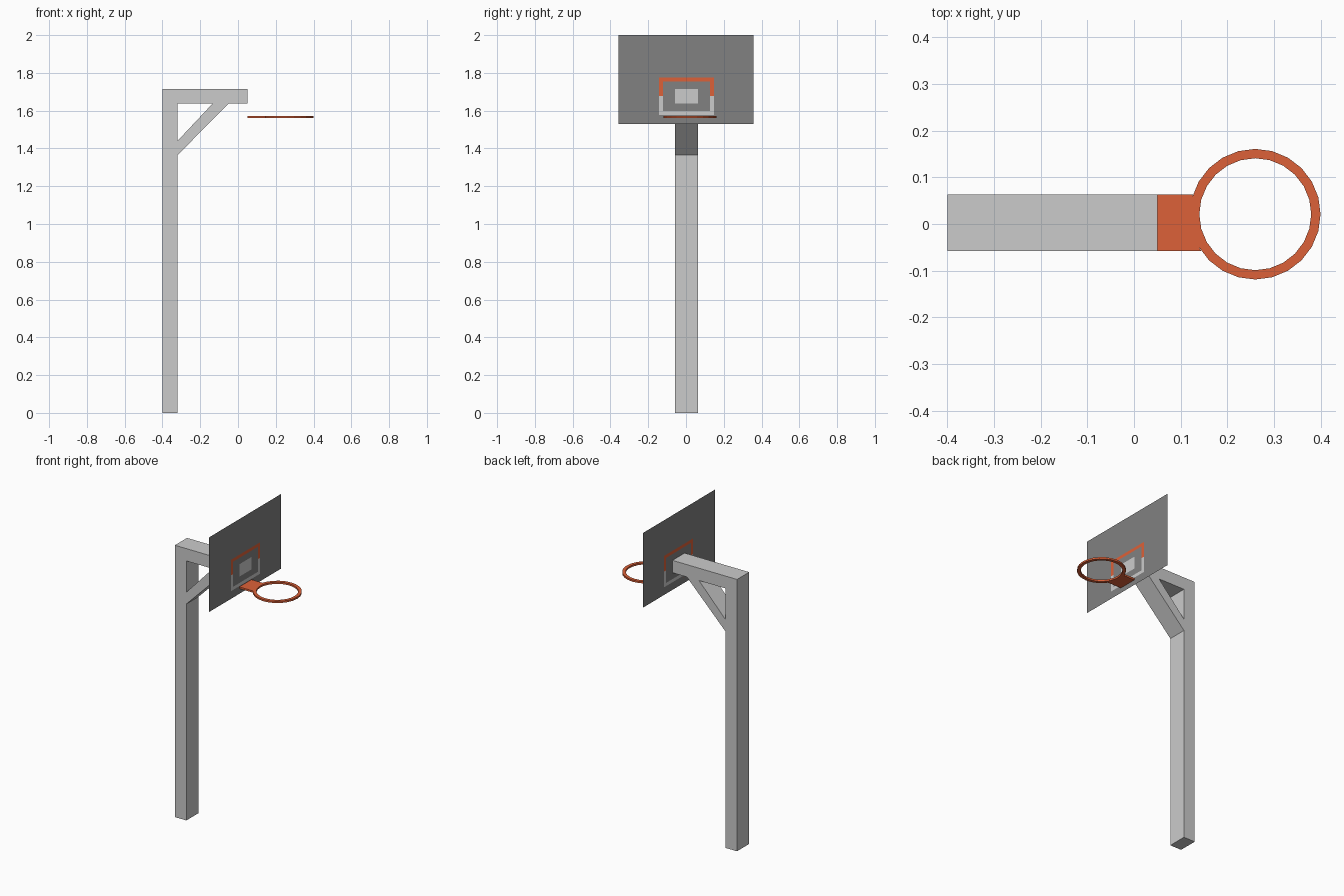
import bpy, math

if "Cube" in bpy.data.objects:
    bpy.data.objects.remove(bpy.data.objects["Cube"])

Y0, Y1 = -0.058, 0.063      # width of post, arm and hoop bracket
BOARD_X = 0.05


def material(name, rgb):
    m = bpy.data.materials.new(name)
    m.diffuse_color = (*rgb, 1)
    m.use_nodes = True
    m.node_tree.nodes["Principled BSDF"].inputs["Base Color"].default_value = m.diffuse_color
    return m


orange = material("orange", (0.72, 0.12, 0.04))
dark_grey = material("dark_grey", (0.22, 0.22, 0.22))
light_grey = material("light_grey", (0.6, 0.6, 0.6))


def add_mesh(name, verts, faces, mat=None, thickness=0):
    me = bpy.data.meshes.new(name)
    me.from_pydata(verts, [], faces)
    ob = bpy.data.objects.new(name, me)
    bpy.context.collection.objects.link(ob)
    if mat:
        me.materials.append(mat)
    if thickness:
        mod = ob.modifiers.new("thickness", 'SOLIDIFY')
        mod.thickness = thickness
        mod.offset = 0
    return ob


# Post, arm and diagonal brace: one side profile given thickness across y
profile = [(-0.4, 0), (-0.32, 0), (-0.32, 1.365), (-0.32, 1.44), (-0.32, 1.637),
           (-0.135, 1.637), (-0.05, 1.637), (BOARD_X, 1.637), (BOARD_X, 1.715), (-0.4, 1.715)]
add_mesh("post_with_arm", [(x, (Y0 + Y1) / 2, z) for x, z in profile],
         [(0, 1, 2, 3, 4, 9), (9, 4, 5, 6, 7, 8), (2, 6, 5, 3)], thickness=Y1 - Y0)

# Backboard: a thin sheet cut into cells, sorted into board, frame and arm opening
ys = [-0.358, -0.143, -0.122, Y0, Y1, 0.127, 0.148, 0.358]
zs = [1.529, 1.577, 1.597, 1.637, 1.677, 1.715, 1.755, 1.775, 2.0]
cells = {"backboard": [], "target_frame_upper": [], "target_frame_lower": []}
for i in range(len(ys) - 1):
    for j in range(len(zs) - 1):
        in_outer = 1 <= i <= 5 and 1 <= j <= 6
        in_inner = 2 <= i <= 4 and 2 <= j <= 5
        if i == 3 and j in (3, 4):
            continue                      # the end of the arm fills this opening
        if in_outer and not in_inner:
            part = "target_frame_upper" if j >= 4 else "target_frame_lower"
        else:
            part = "backboard"
        cells[part].append((i, j))

for (name, part), mat in zip(cells.items(), (dark_grey, orange, light_grey)):
    corners = sorted({(i + a, j + b) for i, j in part for a in (0, 1) for b in (0, 1)})
    index = {c: k for k, c in enumerate(corners)}
    faces = [[index[c] for c in ((i, j), (i + 1, j), (i + 1, j + 1), (i, j + 1))]
             for i, j in part]
    add_mesh(name, [(BOARD_X, ys[i], zs[j]) for i, j in corners], faces, mat)

# Hoop: flat ring with a square section
CX, CY, R_OUT, R_IN, N = 0.26, 0.021, 0.14, 0.12, 24
RIM_Z, RIM_T = 1.567, 0.011


def rim_point(radius, angle):
    return (CX + radius * math.cos(angle), CY + radius * math.sin(angle), RIM_Z)


verts = [rim_point(r, 2 * math.pi * k / N) for k in range(N) for r in (R_IN, R_OUT)]
faces = [(2 * k, 2 * k + 1, (2 * k + 3) % (2 * N), (2 * k + 2) % (2 * N)) for k in range(N)]
add_mesh("hoop", verts, faces, orange, RIM_T)

# Bracket plate: runs from the board to the curve of the hoop
top_x, low_x = (CX - math.sqrt(R_OUT ** 2 - (y - CY) ** 2) for y in (Y1, Y0))
plate = [(BOARD_X, Y1, RIM_Z), (BOARD_X, Y0, RIM_Z), (low_x, Y0, RIM_Z)]
plate += [rim_point(R_OUT, math.radians(a)) for a in (210, 195, 180, 165)]
plate += [(top_x, Y1, RIM_Z)]
add_mesh("hoop_bracket", plate, [range(len(plate))], orange, RIM_T)
